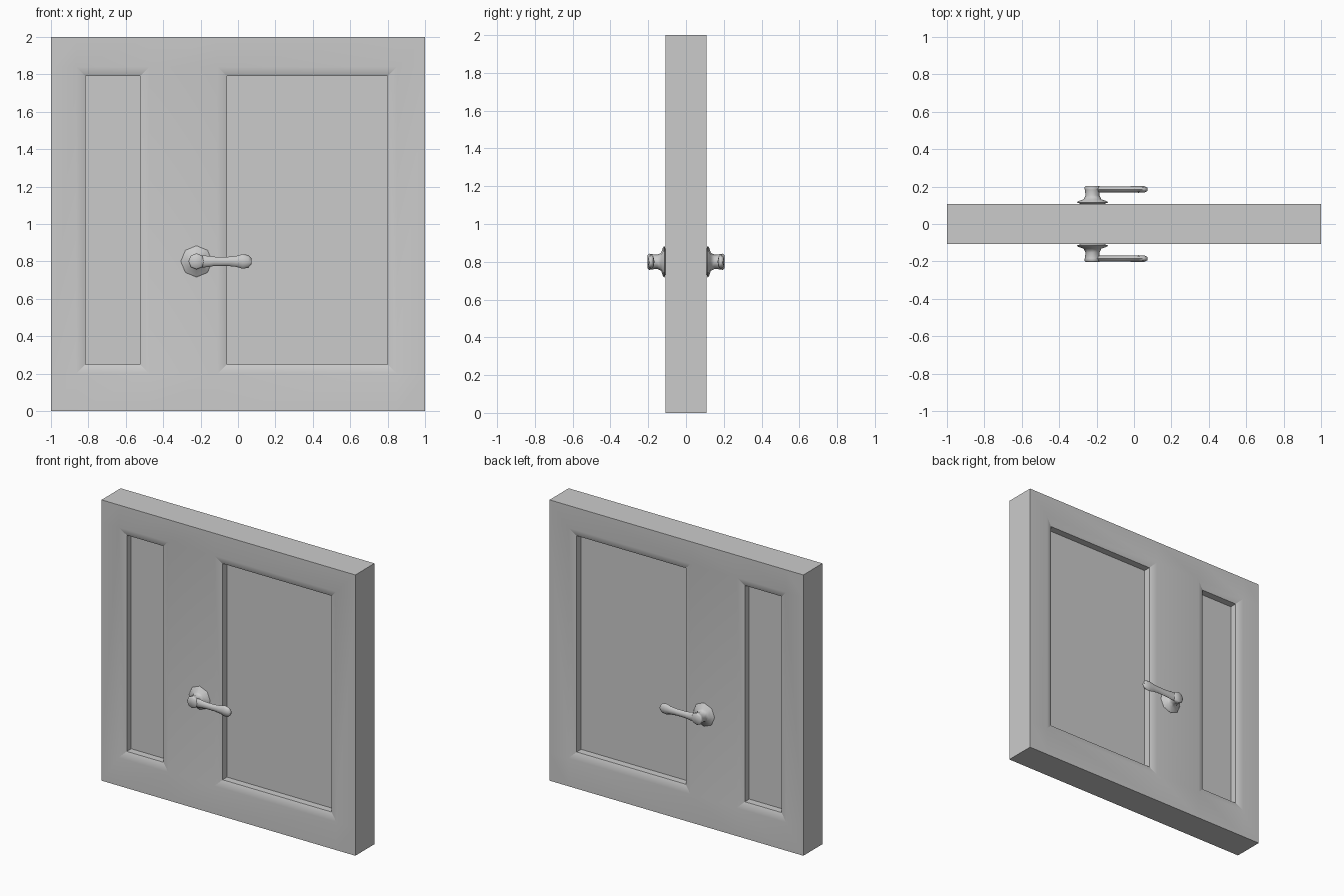
import bpy, bmesh, math
from mathutils import Vector

cube = bpy.data.objects.get("Cube")
if cube:
    bpy.data.objects.remove(cube, do_unlink=True)

HALF = 0.108  # half the door thickness

grey = bpy.data.materials.new("door grey")
grey.use_nodes = True
colour = (0.6, 0.6, 0.6, 1)
grey.diffuse_color = colour
grey.node_tree.nodes["Principled BSDF"].inputs["Base Color"].default_value = colour


def finish(bm, name, angle):
    bmesh.ops.recalc_face_normals(bm, faces=bm.faces[:])
    mesh = bpy.data.meshes.new(name)
    bm.to_mesh(mesh)
    bm.free()
    mesh.materials.append(grey)
    ob = bpy.data.objects.new(name, mesh)
    bpy.context.collection.objects.link(ob)
    bpy.ops.object.select_all(action='DESELECT')
    ob.select_set(True)
    bpy.context.view_layer.objects.active = ob
    bpy.ops.object.shade_smooth_by_angle(angle=math.radians(angle))
    return ob


def loft(name, rings):
    """Skin a list of equal-length point rings and cap both ends."""
    bm = bmesh.new()
    loops = [[bm.verts.new(p) for p in ring] for ring in rings]
    n = len(loops[0])
    for a, b in zip(loops, loops[1:]):
        for i in range(n):
            j = (i + 1) % n
            bm.faces.new((a[i], a[j], b[j], b[i]))
    bm.faces.new(loops[0])
    bm.faces.new(loops[-1])
    return finish(bm, name, 60)


# Door leaf: a slab divided around two panel openings
xs = (-1, -0.865, -0.475, -0.11, 0.85, 1)
zs = (0, 0.2, 1.84, 2)
bm = bmesh.new()
grid = [[bm.verts.new((x, -HALF, z)) for z in zs] for x in xs]
for i in range(len(xs) - 1):
    for k in range(len(zs) - 1):
        bm.faces.new((grid[i][k], grid[i + 1][k], grid[i + 1][k + 1], grid[i][k + 1]))
back = bmesh.ops.extrude_face_region(bm, geom=bm.faces[:])["geom"]
bmesh.ops.translate(bm, vec=(0, 2 * HALF, 0),
                    verts=[g for g in back if isinstance(g, bmesh.types.BMVert)])
bmesh.ops.recalc_face_normals(bm, faces=bm.faces[:])
bm.normal_update()

# Panels on both faces: shallow sloped moulding, then a straight recess
panels = []
for f in bm.faces:
    c = f.calc_center_median()
    if abs(f.normal.y) > 0.9 and 0.2 < c.z < 1.84:
        if xs[1] < c.x < xs[2] or xs[3] < c.x < xs[4]:
            panels.append(f)
bmesh.ops.inset_individual(bm, faces=panels, thickness=0.05, depth=-0.02,
                           use_even_offset=True)
recess = bmesh.ops.extrude_discrete_faces(bm, faces=panels)["faces"]
for f in recess:
    side = 1 if f.calc_center_median().y < 0 else -1
    bmesh.ops.translate(bm, vec=(0, side * 0.05, 0), verts=f.verts[:])
finish(bm, "door_leaf", 30)

# Handles: eight-sided rosette with hub, and a waisted lever
hub_profile = ((0.065, 0), (0.084, 0.007), (0.078, 0.013), (0.047, 0.024),
               (0.037, 0.045), (0.041, 0.075), (0.043, 0.088), (0.036, 0.095))
lever_profile = ((-0.23, 0.032, 0.016), (-0.18, 0.032, 0.016), (-0.13, 0.025, 0.016),
                 (-0.06, 0.024, 0.016), (-0.01, 0.029, 0.017), (0.025, 0.039, 0.018),
                 (0.055, 0.034, 0.017), (0.072, 0.016, 0.009))
angles = [i * math.tau / 8 for i in range(8)]
for label, s in (("front", -1), ("back", 1)):
    loft(label + "_rosette", [
        [Vector((-0.222 + r * math.cos(a), s * (HALF + d), 0.8 + r * math.sin(a)))
         for a in angles] for r, d in hub_profile])
    loft(label + "_lever", [
        [Vector((x, s * (HALF + 0.077 + ry * math.cos(a)), 0.8 + rz * math.sin(a)))
         for a in angles] for x, rz, ry in lever_profile])
